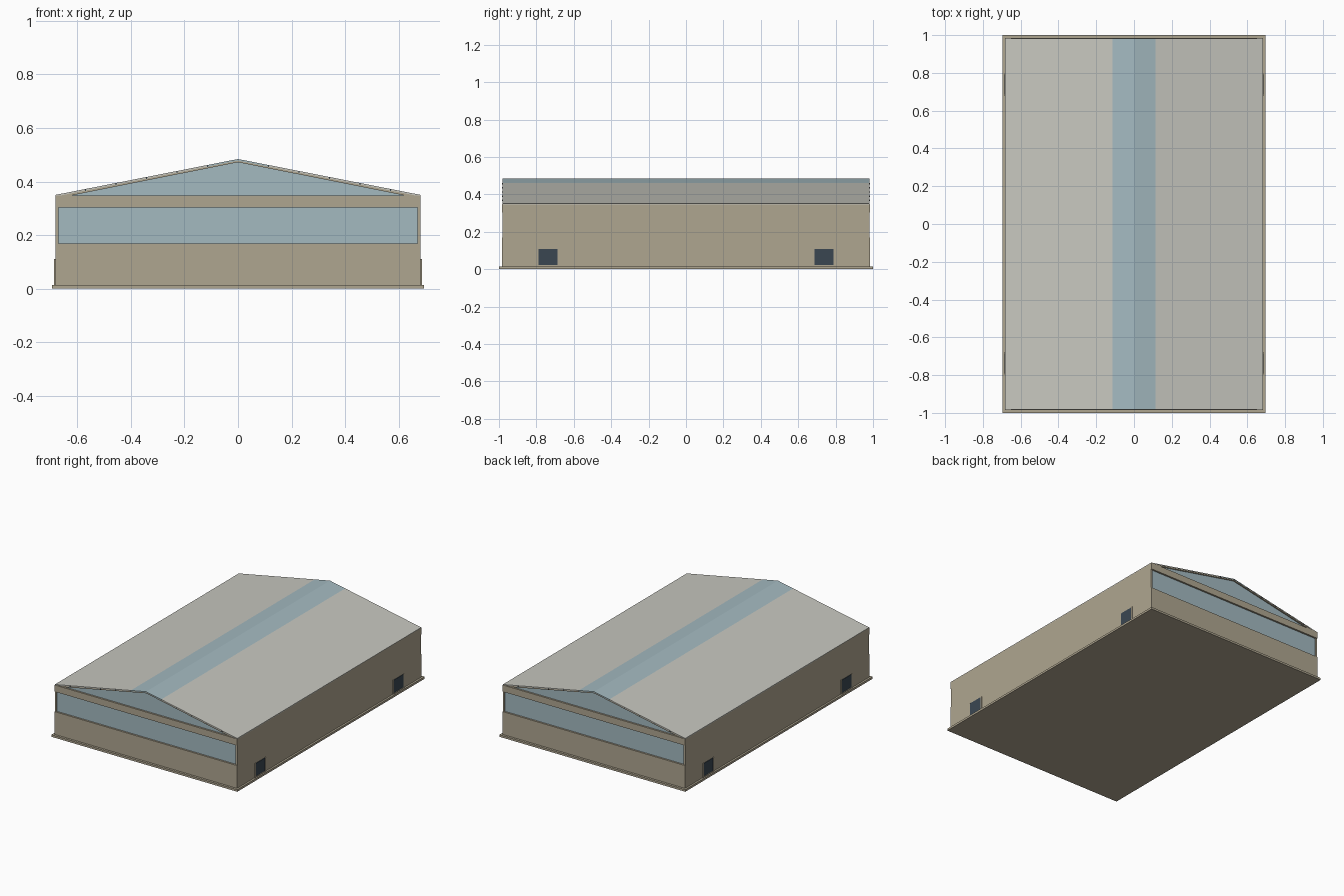
import bpy
import bmesh

cube = bpy.data.objects.get("Cube")
if cube:
    bpy.data.objects.remove(cube)


def material(name, rgb):
    m = bpy.data.materials.new(name)
    m.use_nodes = True
    m.diffuse_color = (*rgb, 1)
    m.node_tree.nodes["Principled BSDF"].inputs["Base Color"].default_value = (*rgb, 1)
    return m


TAN = material("tan wall", (0.43, 0.38, 0.28))
GREY = material("pale grey roof", (0.57, 0.57, 0.52))
GLASS = material("blue grey glass", (0.37, 0.49, 0.53))
DARK = material("dark door", (0.042, 0.062, 0.083))


def prism(name, outline, y0, y1, mat):
    """Extrude an x-z outline along y."""
    bm = bmesh.new()
    face = bm.faces.new([bm.verts.new((x, y0, z)) for x, z in outline])
    moved = bmesh.ops.extrude_face_region(bm, geom=[face])["geom"]
    bmesh.ops.translate(bm, vec=(0, y1 - y0, 0),
                        verts=[v for v in moved if isinstance(v, bmesh.types.BMVert)])
    bmesh.ops.recalc_face_normals(bm, faces=bm.faces)
    mesh = bpy.data.meshes.new(name)
    bm.to_mesh(mesh)
    bm.free()
    mesh.materials.append(mat)
    ob = bpy.data.objects.new(name, mesh)
    bpy.context.collection.objects.link(ob)
    return ob


def box(name, x, y, z, mat):
    return prism(name, [(x[0], z[0]), (x[1], z[0]), (x[1], z[1]), (x[0], z[1])], *y, mat)


W, L = 0.682, 0.985          # half width and half length of the walls
EAVE, RIDGE = 0.35, 0.484
SLAB, SILL, HEAD = 0.014, 0.168, 0.303
T = 0.012                    # wall and roof thickness


def roof_z(x):
    return RIDGE - (RIDGE - EAVE) * abs(x) / W


# Ground slab
box("floor_slab", (-0.695, 0.695), (-1, 1), (0, SLAB), TAN)

for s, side in ((-1, "right"), (1, "left")):
    # Long walls, just short of the end bands
    box(f"{side}_wall", sorted((s * (W - T), s * W)), (-L + 0.004, L - 0.004), (SLAB, EAVE - 0.003), TAN)

    # Doors with frames near both ends
    for e, end in ((-1, "front"), (1, "back")):
        y = e * 0.738
        for d in (-1, 1):
            yy = sorted((y + d * 0.05, y + d * 0.06))
            box(f"{side}_{end}_door_jamb", sorted((s * W, s * (W + 0.004))), yy, (SLAB, 0.11), TAN)
        box(f"{side}_{end}_door_sill", sorted((s * W, s * (W + 0.004))),
            (y - 0.05, y + 0.05), (SLAB, 0.021), TAN)
        box(f"{side}_{end}_door", sorted((s * W, s * (W + 0.003))),
            (y - 0.05, y + 0.05), (0.021, 0.108), DARK)

    # Roof strips, with the strip next to the ridge glazed
    strips = 6
    for i in range(strips):
        xa, xb = s * W * i / strips, s * W * (i + 1) / strips
        outline = [(xa, roof_z(xa)), (xb, roof_z(xb)),
                   (xb, roof_z(xb) - 0.006), (xa, roof_z(xa) - 0.006)]
        prism(f"{side}_skylight" if i == 0 else f"{side}_roof_strip_{i}",
              outline, -L + 0.003, L - 0.003, GLASS if i == 0 else GREY)
        # Dark purlin ends under the joints
        if 0 < i:
            z = roof_z(xa) - 0.004
            for e in (-1, 1):
                box(f"{side}_purlin_end", (xa - 0.002, xa + 0.002),
                    sorted((e * (L - 0.01), e * (L - 0.002))), (z - 0.004, z + 0.003), DARK)

for e, end in ((-1, "front"), (1, "back")):
    outer = sorted((e * (L - T), e * L))
    inner = sorted((e * (L - 0.02), e * (L - T)))
    # Lower wall, window band and beam
    box(f"{end}_lower_wall", (-W, W), outer, (SLAB, SILL), TAN)
    box(f"{end}_beam", (-W, W), outer, (HEAD, EAVE - 0.002), TAN)
    box(f"{end}_window_band", (-W + T, W - T), inner, (SILL - 0.01, HEAD + 0.01), GLASS)
    # Triangular gable glazing
    prism(f"{end}_gable_glass",
          [(-W + 0.02, EAVE - 0.01), (W - 0.02, EAVE - 0.01), (0, RIDGE - 0.006)], *inner, GLASS)
    # Sloping trim under the roof edge
    for s, side in ((-1, "right"), (1, "left")):
        prism(f"{end}_{side}_gable_trim",
              [(0, RIDGE - 0.006), (s * W, EAVE - 0.006), (s * (W - 0.04), EAVE - 0.006),
               (0, RIDGE - 0.012)],
              *sorted((e * (L - T), e * (L - 0.005))), TAN)
